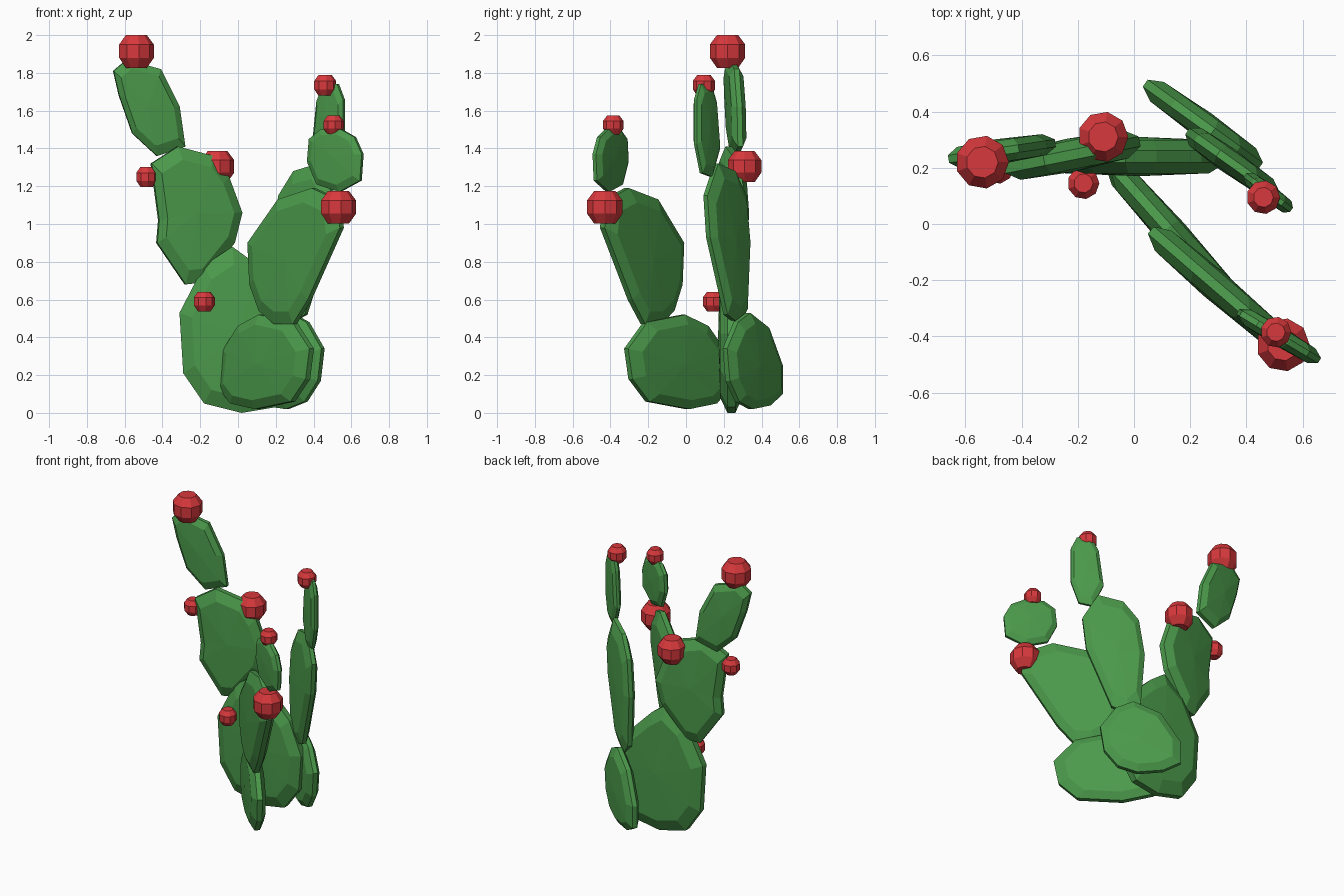
import bpy, bmesh, math
from mathutils import Vector

cube = bpy.data.objects.get("Cube")
if cube:
    bpy.data.objects.remove(cube, do_unlink=True)


def make_material(name, color):
    mat = bpy.data.materials.new(name)
    mat.use_nodes = True
    mat.diffuse_color = color
    mat.node_tree.nodes["Principled BSDF"].inputs["Base Color"].default_value = color
    return mat


green = make_material("cactus green", (0.07, 0.32, 0.07, 1))
red = make_material("fruit red", (0.68, 0.04, 0.045, 1))


def finish(bm, name, material):
    bmesh.ops.recalc_face_normals(bm, faces=bm.faces[:])
    mesh = bpy.data.meshes.new(name)
    bm.to_mesh(mesh)
    bm.free()
    mesh.materials.append(material)
    obj = bpy.data.objects.new(name, mesh)
    bpy.context.collection.objects.link(obj)
    return obj


def bridge(bm, lower, upper):
    count = len(lower)
    for i in range(count):
        j = (i + 1) % count
        bm.faces.new((lower[i], lower[j], upper[j], upper[i]))


def pad(name, offset, slope, half_thick, outline):
    """Flattened pad: an x-z outline standing on the upright plane
    y = offset + slope * x, with a narrow rim and domed faces."""
    bm = bmesh.new()
    points = [Vector((x, offset + slope * x, z)) for x, z in outline]
    centre = sum(points, Vector()) / len(points)
    normal = Vector((slope, -1, 0)).normalized() * half_thick

    def ring(scale, depth):
        return [bm.verts.new(centre + (p - centre) * scale + normal * depth)
                for p in points]

    # rim band, then shoulder and shallow fan on each side
    rims = {side: ring(1, side * 0.3) for side in (-1, 1)}
    bridge(bm, rims[-1], rims[1])
    for side, rim in rims.items():
        shoulder = ring(0.8, side * 0.85)
        bridge(bm, rim, shoulder)
        apex = bm.verts.new(centre + normal * side)
        for a, b in zip(shoulder, shoulder[1:] + shoulder[:1]):
            bm.faces.new((a, b, apex))
    return finish(bm, name, green)


def fruit(name, location, radius, sides=9):
    """Faceted fruit: a lathed barrel with flat ends."""
    bm = bmesh.new()
    rings = []
    for width, height in ((0.6, -0.93), (1, -0.37), (1, 0.37), (0.6, 0.9)):
        rings.append([bm.verts.new((radius * width * math.cos(math.tau * i / sides),
                                    radius * width * math.sin(math.tau * i / sides),
                                    radius * height)) for i in range(sides)])
    for lower, upper in zip(rings, rings[1:]):
        bridge(bm, lower, upper)
    bm.faces.new(rings[0])
    bm.faces.new(rings[-1])
    finish(bm, name, red).location = location


# Central stem, rising to the right
pad("central_base_pad", 0.24, 0, 0.07,
    [(0.02, 0), (-.18, .05), (-.29, .21), (-.31, .53), (-.18, .78), (-.03, .88),
     (.08, .8), (.24, .64), (.33, .42), (.31, .18), (.2, .03)])
pad("right_middle_pad", 0.29, 0.2, 0.06,
    [(-.28, .68), (-.43, .9), (-.42, 1.02), (-.46, 1.32), (-.32, 1.41),
     (-.13, 1.36), (-.05, 1.25), (.02, 1.06), (-.02, .9), (-.19, .69)])
pad("right_top_pad", 0.33, 0.15, 0.045,
    [(-.43, 1.36), (-.56, 1.48), (-.63, 1.68), (-.66, 1.81), (-.59, 1.87),
     (-.41, 1.82), (-.31, 1.62), (-.28, 1.41)])

# Front stem, running forward and to the left
pad("front_base_pad", 0.12, -1.12, 0.055,
    [(.1, .02), (-.03, .05), (-.09, .13), (-.07, .33), (.01, .46), (.12, .52),
     (.3, .48), (.39, .34), (.37, .18), (.29, .06)])
pad("front_middle_pad", 0.03, -0.86, 0.055,
    [(.2, .47), (.12, .54), (.07, .68), (.06, .9), (.22, 1.13), (.4, 1.19),
     (.53, 1.13), (.55, .98), (.38, .6), (.3, .47)])
pad("front_top_pad", -0.09, -0.6, 0.035,
    [(.42, 1.21), (.37, 1.33), (.38, 1.45), (.44, 1.5), (.55, 1.5), (.62, 1.46),
     (.66, 1.37), (.65, 1.23), (.54, 1.17)])

# Back stem, standing on the left
pad("back_base_pad", 0.53, -0.72, 0.05,
    [(.26, .02), (.13, .04), (.04, .1), (.04, .25), (.14, .45), (.28, .53),
     (.37, .48), (.45, .34), (.43, .17), (.36, .06)])
pad("back_middle_pad", 0.465, -0.71, 0.045,
    [(.27, .47), (.21, .55), (.19, .9), (.22, 1.15), (.3, 1.28), (.43, 1.32),
     (.51, 1.15), (.49, .93), (.36, .52)])
pad("back_top_pad", 0.47, -0.75, 0.03,
    [(.45, 1.25), (.395, 1.4), (.42, 1.65), (.46, 1.75), (.53, 1.74),
     (.56, 1.66), (.56, 1.42), (.52, 1.27)])

# Fruit
fruit("right_top_fruit", (-.54, .22, 1.915), 0.095)
fruit("right_inner_fruit", (-.11, .31, 1.305), 0.09)
fruit("right_outer_fruit", (-.485, .2, 1.25), 0.057)
fruit("central_base_fruit", (-.18, .145, .59), 0.057)
fruit("front_large_fruit", (.53, -.43, 1.09), 0.095)
fruit("front_top_fruit", (.505, -.385, 1.525), 0.055)
fruit("back_top_fruit", (.46, .095, 1.735), 0.06)
